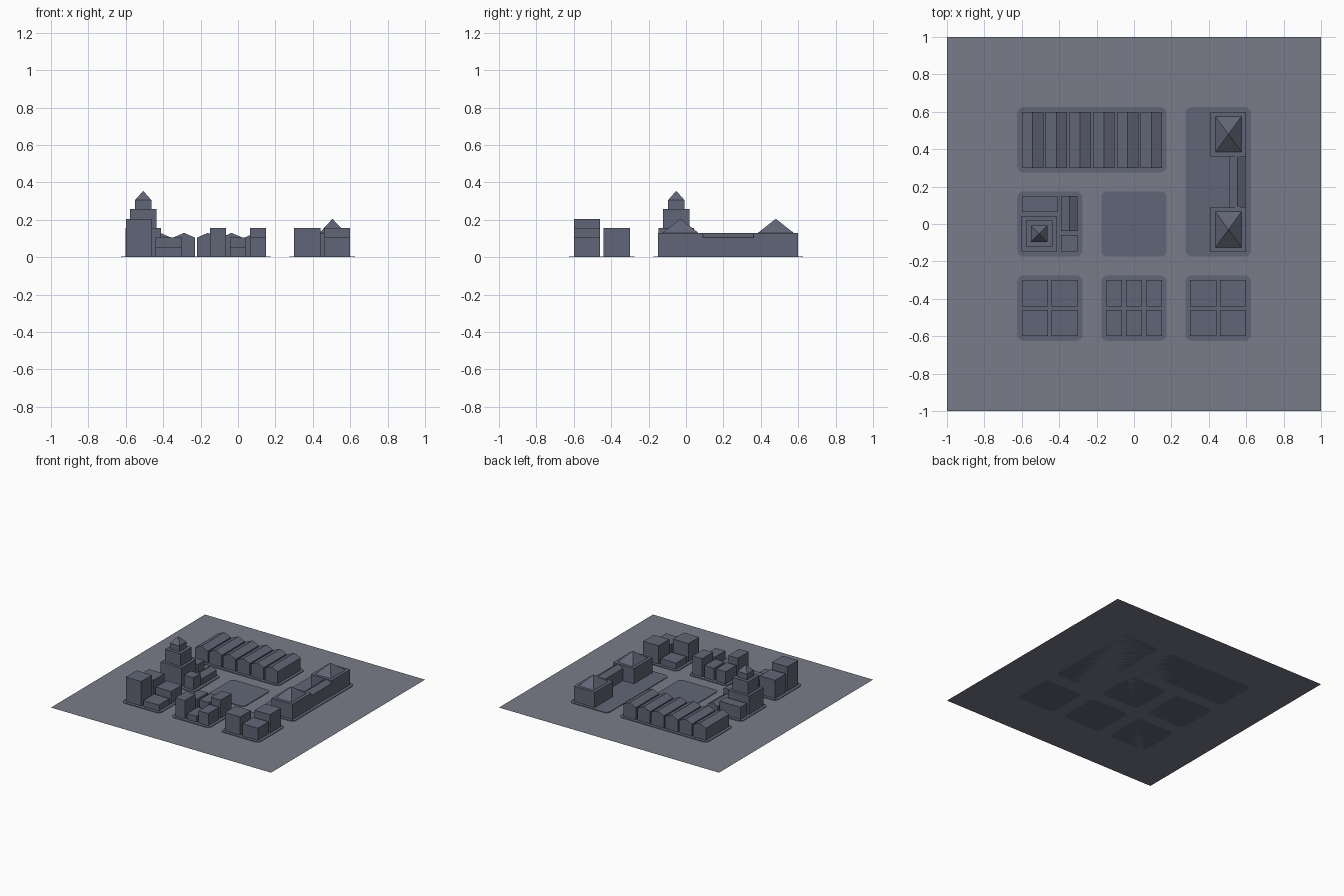
import bpy, bmesh, math

if "Cube" in bpy.data.objects:
    bpy.data.objects.remove(bpy.data.objects["Cube"])

PAD = 0.005    # block thickness
FLOOR = 0.05   # height of one storey


def material(name, rgb):
    m = bpy.data.materials.new(name)
    m.diffuse_color = (*rgb, 1)
    m.use_nodes = True
    m.node_tree.nodes["Principled BSDF"].inputs["Base Color"].default_value = m.diffuse_color
    return m


SLATE = material("slate", (0.12, 0.13, 0.18))
PAVING = material("paving", (0.19, 0.20, 0.25))


def finish(bm, name, mat=SLATE):
    bmesh.ops.recalc_face_normals(bm, faces=bm.faces)
    me = bpy.data.meshes.new(name)
    bm.to_mesh(me)
    bm.free()
    me.materials.append(mat)
    ob = bpy.data.objects.new(name, me)
    bpy.context.collection.objects.link(ob)
    return ob


def prism(name, points, offset):
    """Extrude a closed 3D outline along an offset."""
    bm = bmesh.new()
    face = bm.faces.new([bm.verts.new(p) for p in points])
    ext = bmesh.ops.extrude_face_region(bm, geom=[face], use_keep_orig=True)
    bmesh.ops.translate(bm, vec=offset,
                        verts=[v for v in ext["geom"] if isinstance(v, bmesh.types.BMVert)])
    return finish(bm, name)


def box(name, x0, x1, y0, y1, z1, z0=PAD):
    return prism(name, [(x0, y0, z0), (x1, y0, z0), (x1, y1, z0), (x0, y1, z0)], (0, 0, z1 - z0))


def house(name, x0, x1, y0, y1, eave, ridge):
    """House with a gable roof, ridge running along y."""
    outline = [(x0, y0, PAD), (x1, y0, PAD), (x1, y0, eave), ((x0 + x1) / 2, y0, ridge), (x0, y0, eave)]
    return prism(name, outline, (0, y1 - y0, 0))


def pyramid(name, x0, x1, y0, y1, z0, z1):
    bm = bmesh.new()
    base = [bm.verts.new(p) for p in ((x0, y0, z0), (x1, y0, z0), (x1, y1, z0), (x0, y1, z0))]
    tip = bm.verts.new(((x0 + x1) / 2, (y0 + y1) / 2, z1))
    bm.faces.new(base)
    for i in range(4):
        bm.faces.new((base[i], base[(i + 1) % 4], tip))
    return finish(bm, name)


def pad(name, x0, x1, y0, y1, r=0.035, steps=5):
    """City block slab with rounded corners."""
    pts = []
    corners = [(x1 - r, y1 - r), (x0 + r, y1 - r), (x0 + r, y0 + r), (x1 - r, y0 + r)]
    for i, (cx, cy) in enumerate(corners):
        for s in range(steps + 1):
            a = (i + s / steps) * math.pi / 2
            pts.append((cx + r * math.cos(a), cy + r * math.sin(a), 0))
    return prism(name, pts, (0, 0, PAD))


# Ground sheet
bm = bmesh.new()
bm.faces.new([bm.verts.new(p) for p in ((-1, -1, 0), (1, -1, 0), (1, 1, 0), (-1, 1, 0))])
bm.normal_update()
finish(bm, "ground_sheet", PAVING)

# City blocks
pad("block_row_houses", -0.625, 0.175, 0.275, 0.625)
pad("block_hall", 0.275, 0.625, -0.175, 0.625)
pad("block_tower", -0.625, -0.275, -0.175, 0.175)
pad("block_square", -0.175, 0.175, -0.175, 0.175)
for i, x in enumerate((-0.45, 0, 0.45)):
    pad(f"block_front_{i}", x - 0.175, x + 0.175, -0.625, -0.275)

# Row of gabled houses
for i in range(6):
    x = -0.6 + i * 0.127
    house(f"row_house_{i}", x, x + 0.115, 0.3, 0.6, 0.105, 0.13)

# Long hall: two pavilions joined by a gabled wing
for label, y in (("front", -0.03), ("back", 0.48)):
    box(f"hall_{label}_pavilion", 0.41, 0.6, y - 0.12, y + 0.12, 0.13)
    pyramid(f"hall_{label}_roof", 0.435, 0.575, y - 0.096, y + 0.096, 0.13, 0.205)
house("hall_wing", 0.51, 0.597, 0.09, 0.36, 0.105, 0.13)

# Stepped tower with pyramid cap
cx, cy, z = -0.507, -0.052, PAD
for i, (half, top) in enumerate(((0.094, 0.155), (0.071, 0.257), (0.044, 0.305))):
    box(f"tower_tier_{i}", cx - half, cx + half, cy - half, cy + half, top, z)
    z = top
pyramid("tower_cap", cx - 0.044, cx + 0.044, cy - 0.044, cy + 0.044, z, 0.355)

# Small buildings beside the tower
box("tower_annex_back", -0.6, -0.41, 0.065, 0.15, 0.105)
box("tower_annex_front", -0.39, -0.302, -0.146, -0.058, 0.105)
house("tower_side_house", -0.39, -0.302, -0.037, 0.15, 0.055, 0.08)

# Front blocks: storeys for each building, front row then back row
layouts = {
    "left": (-0.6, ((4, 1), (3, 2))),
    "middle": (-0.15, ((3, 1, 2), (2, 2, 3))),
    "right": (0.3, ((3, 2), (1, 3))),
}
for label, (x0, rows) in layouts.items():
    for r, row in enumerate(rows):
        w = (0.3 - 0.02 * (len(row) - 1)) / len(row)
        y = -0.6 + r * 0.16
        for c, storeys in enumerate(row):
            x = x0 + c * (w + 0.02)
            box(f"{label}_building_{r}_{c}", x, x + w, y, y + 0.14, PAD + storeys * FLOOR)
